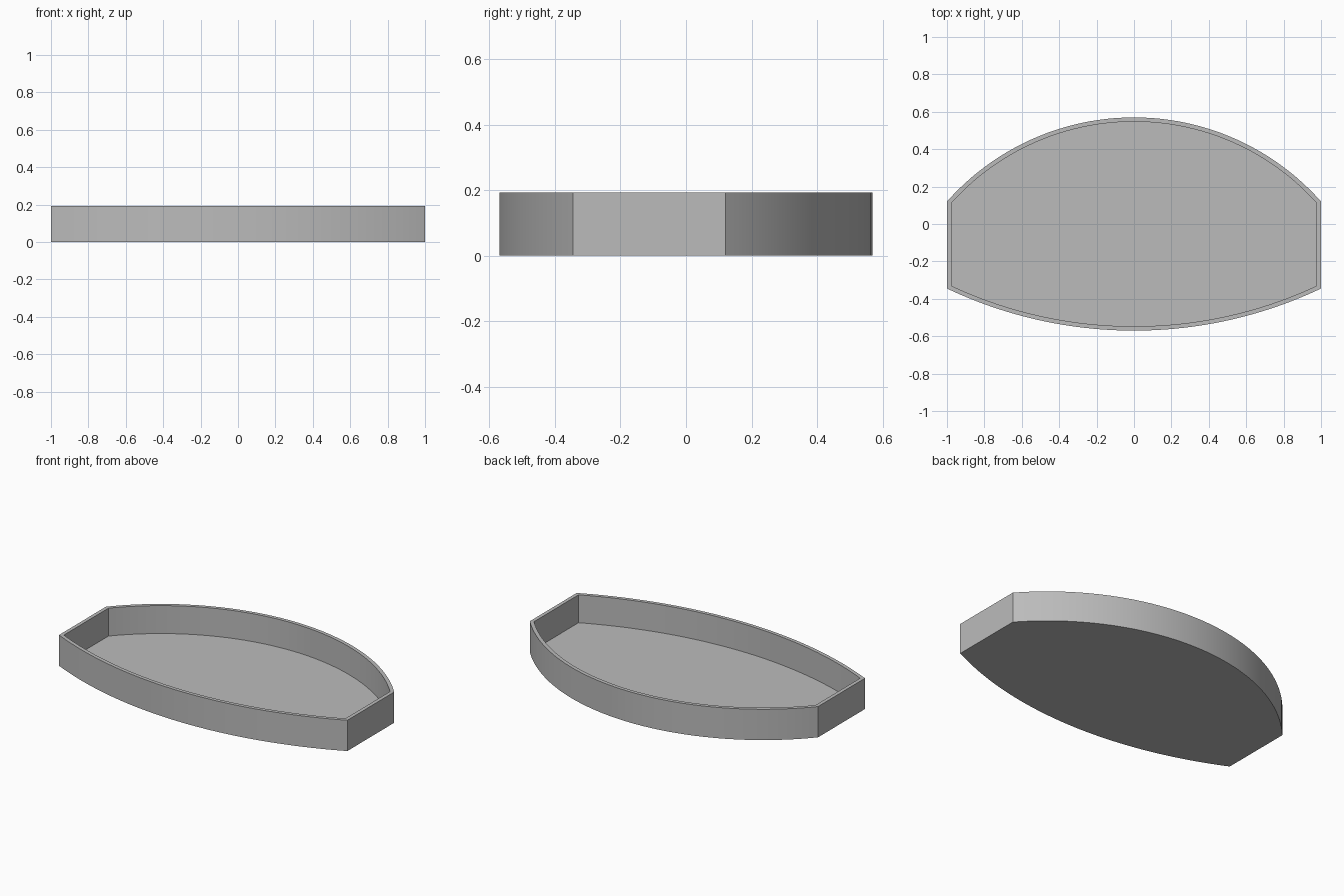
import bpy, bmesh, math

cube = bpy.data.objects.get("Cube")
if cube:
    bpy.data.objects.remove(cube, do_unlink=True)

HEIGHT, WALL, FLOOR = 0.193, 0.023, 0.018
HALF_DEPTH, BACK_CORNER, FRONT_CORNER = 0.57, 0.12, -0.345
STEPS = 48

grey = bpy.data.materials.new("plain grey")
grey.use_nodes = True
colour = (0.5, 0.5, 0.5, 1)
grey.diffuse_color = colour
grey.node_tree.nodes["Principled BSDF"].inputs["Base Color"].default_value = colour


def arc(peak, corner, inset):
    """Points from +x to -x on the arc bulging to +y, moved inwards by inset."""
    sag = peak - corner
    radius = (1 + sag * sag) / (2 * sag)
    centre = peak - radius
    r = radius - inset
    a = math.asin((1 - inset) / r)
    angles = [a - 2 * a * i / STEPS for i in range(STEPS + 1)]
    return [(r * math.sin(t), centre + r * math.cos(t)) for t in angles]


def outline(inset):
    """Closed counter-clockwise outline: deep back arc, shallow front arc."""
    back = arc(HALF_DEPTH, BACK_CORNER, inset)
    front = arc(HALF_DEPTH, -FRONT_CORNER, inset)
    return back + [(-x, -y) for x, y in front]


# Open tray: outer wall, flat rim, inner wall, floor and underside
bm = bmesh.new()
sections = [(0, 0), (0, HEIGHT), (WALL, HEIGHT), (WALL, FLOOR)]
rings = [[bm.verts.new((x, y, z)) for x, y in outline(inset)]
         for inset, z in sections]
for low, high in zip(rings, rings[1:]):
    for i in range(len(low)):
        j = (i + 1) % len(low)
        bm.faces.new((low[i], low[j], high[j], high[i]))
bm.faces.new(rings[-1])
bm.faces.new(rings[0][::-1])
bmesh.ops.recalc_face_normals(bm, faces=bm.faces)

mesh = bpy.data.meshes.new("curved_tray")
bm.to_mesh(mesh)
bm.free()
mesh.materials.append(grey)
tray = bpy.data.objects.new("curved_tray", mesh)
bpy.context.collection.objects.link(tray)

# Smooth curved walls, sharp corners and rim
bpy.ops.object.select_all(action="DESELECT")
tray.select_set(True)
bpy.context.view_layer.objects.active = tray
bpy.ops.object.shade_smooth_by_angle(angle=math.radians(20))
